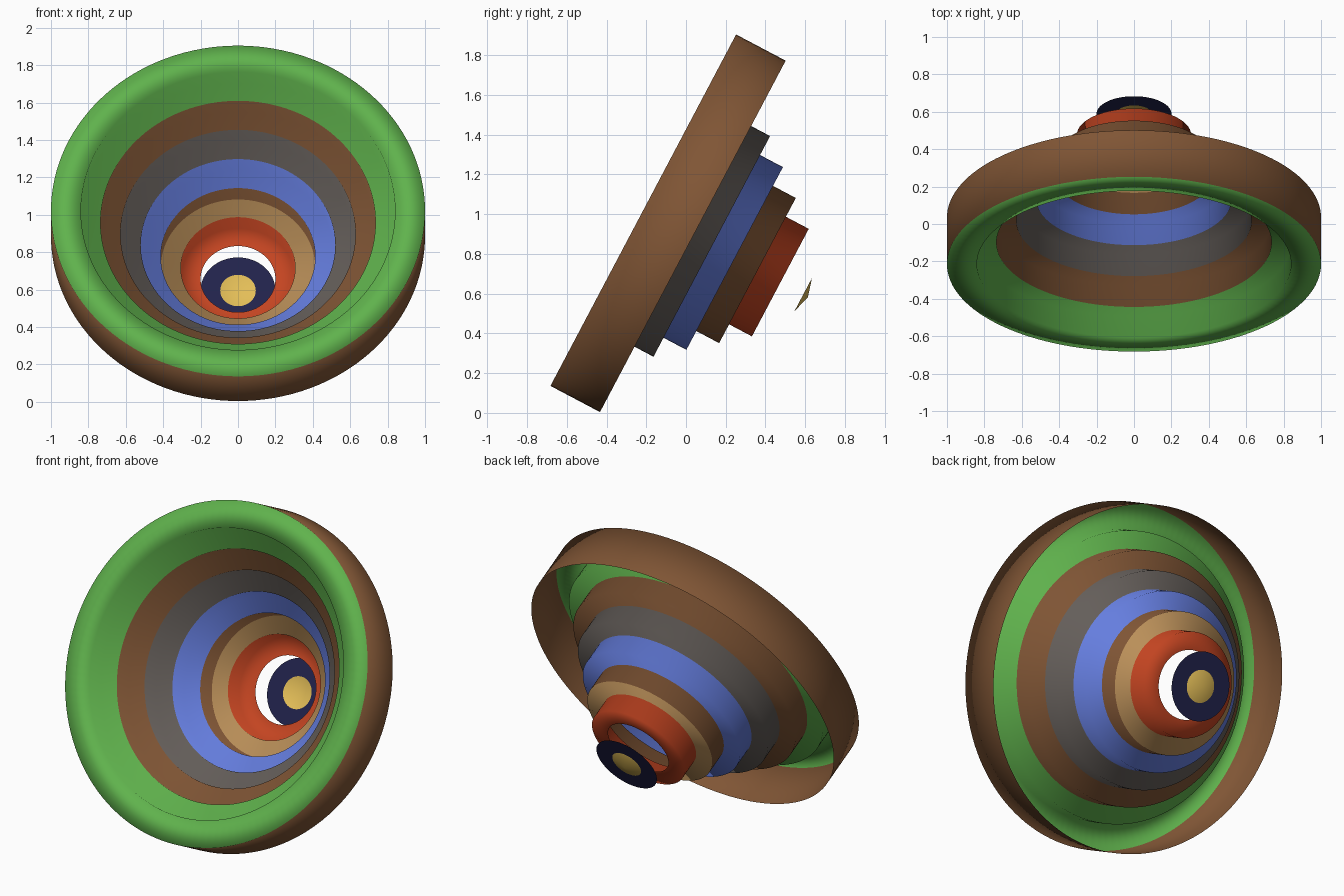
import bpy, bmesh, math
from mathutils import Matrix

if "Cube" in bpy.data.objects:
    bpy.data.objects.remove(bpy.data.objects["Cube"])

SEGMENTS = 128
TILT = math.radians(27.85)
PLACE = Matrix.Translation((0, -0.215, 1.02)) @ Matrix.Rotation(-TILT, 4, 'X')


def material(name, hex_rgb):
    lin = [(int(hex_rgb[i:i + 2], 16) / 255) ** 2.2 for i in (0, 2, 4)]
    m = bpy.data.materials.new(name)
    m.diffuse_color = (*lin, 1)
    m.use_nodes = True
    m.node_tree.nodes["Principled BSDF"].inputs["Base Color"].default_value = m.diffuse_color
    return m


MATS = {n: material(n, c) for n, c in {
    "brown": "7F5638", "green": "60B14E", "grey": "655F5B", "blue": "667EE0",
    "tan": "BA8F5A", "red": "C24626", "navy": "26274C", "gold": "E2BC58"}.items()}


def lathe(name, profile, colours):
    """Spin (radius, depth) points round the tilted axis, one colour per segment."""
    bm = bmesh.new()
    names = list(dict.fromkeys(colours))
    rings = []
    for r, d in profile:
        if r == 0:
            rings.append([bm.verts.new((0, d, 0))] * SEGMENTS)
        else:
            rings.append([bm.verts.new((r * math.cos(a), d, r * math.sin(a)))
                          for a in (2 * math.pi * i / SEGMENTS for i in range(SEGMENTS))])
    for k, colour in enumerate(colours):
        for i in range(SEGMENTS):
            j = (i + 1) % SEGMENTS
            quad = [rings[k][i], rings[k][j], rings[k + 1][j], rings[k + 1][i]]
            f = bm.faces.new(list(dict.fromkeys(quad)))
            f.material_index = names.index(colour)
            f.smooth = True
    bm.transform(PLACE)
    me = bpy.data.meshes.new(name)
    bm.to_mesh(me)
    bm.free()
    for n in names:
        me.materials.append(MATS[n])
    ob = bpy.data.objects.new(name, me)
    bpy.context.collection.objects.link(ob)
    return ob


# Stepped funnel: outer rim wall, front lip, then steps going back and inward
STEP = 0.13
radii = [0.84, 0.735, 0.628, 0.52, 0.413, 0.306, 0.2]
profile = [(1, 0.282), (1, 0), (radii[0], 0)]
for k in range(1, len(radii)):
    profile += [(radii[k - 1], k * STEP), (radii[k], k * STEP)]
colours = ["brown", "green"]
for wall, ledge in (("green", "green"), ("brown", "brown"), ("grey", "grey"),
                    ("blue", "blue"), ("brown", "tan"), ("red", "red")):
    colours += [wall, ledge]
lathe("stepped_funnel", profile, colours)

# Floating end disc with a shallow pointed centre
lathe("end_disc", [(0.2, 7 * STEP), (0.095, 7 * STEP)], ["navy"])
lathe("centre_cone", [(0.095, 7 * STEP), (0, 7 * STEP + 0.027)], ["gold"])
